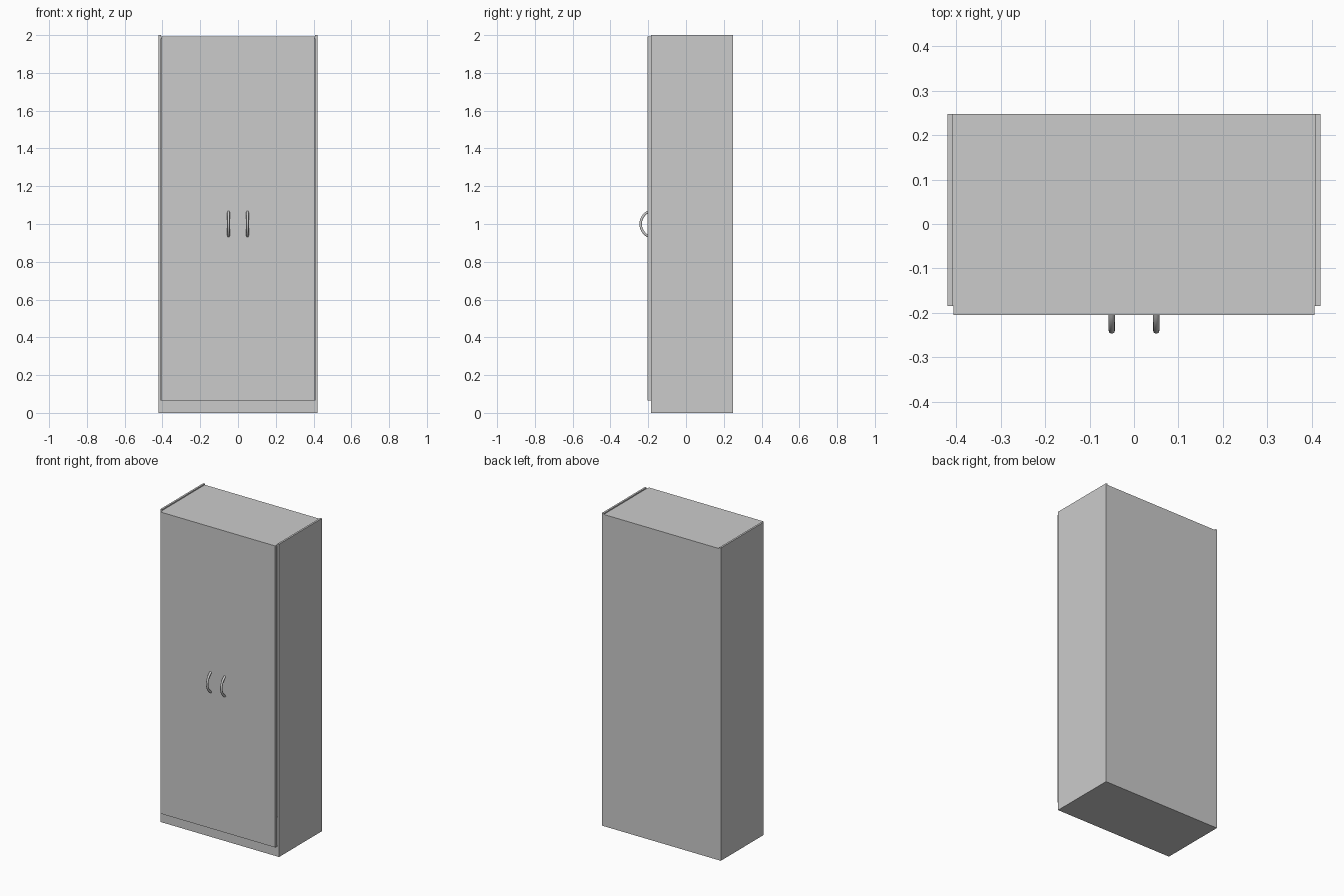
import bpy
import math

cube = bpy.data.objects.get("Cube")
if cube:
    bpy.data.objects.remove(cube, do_unlink=True)

grey = bpy.data.materials.new("plain grey")
grey.use_nodes = True
colour = (0.6, 0.6, 0.6, 1)
grey.diffuse_color = colour
grey.node_tree.nodes["Principled BSDF"].inputs["Base Color"].default_value = colour

WIDTH, HEIGHT = 0.42, 2.0        # half width, full height
INNER = 0.408                    # inside face of the side panels
FRONT, BACK = -0.185, 0.248      # carcass depth
DOOR_FRONT = -0.205
KICK, TOP = 0.065, 1.993         # kick board height, top panel height


def box(name, x, y, z):
    """Box between the given (low, high) ranges."""
    bpy.ops.mesh.primitive_cube_add(size=1)
    ob = bpy.context.object
    ob.name = name
    ob.location = [sum(r) / 2 for r in (x, y, z)]
    ob.scale = [r[1] - r[0] for r in (x, y, z)]
    bpy.ops.object.transform_apply(location=True, rotation=False, scale=True)
    ob.data.materials.append(grey)
    return ob


def handle(name, x):
    """Round bar bent into an arc, its ends set into the door."""
    radius, centre_y, sweep, steps = 0.072, -0.168, math.radians(65), 20
    curve = bpy.data.curves.new(name, "CURVE")
    curve.dimensions = "3D"
    curve.bevel_depth = 0.007
    curve.bevel_resolution = 3
    curve.use_fill_caps = True
    spline = curve.splines.new("POLY")
    spline.points.add(steps)
    for i, point in enumerate(spline.points):
        a = sweep * (2 * i / steps - 1)
        point.co = (x, centre_y - radius * math.cos(a), 1 + radius * math.sin(a), 1)
    ob = bpy.data.objects.new(name, curve)
    bpy.context.collection.objects.link(ob)
    bpy.ops.object.select_all(action="DESELECT")
    ob.select_set(True)
    bpy.context.view_layer.objects.active = ob
    bpy.ops.object.convert(target="MESH")
    ob = bpy.context.object
    ob.data.materials.clear()
    ob.data.materials.append(grey)
    bpy.ops.object.shade_smooth_by_angle(angle=math.radians(50))


# Side panels and handles, mirrored left and right
for side, s in (("left", 1), ("right", -1)):
    box(side + "_side_panel", sorted((s * INNER, s * WIDTH)), (FRONT, BACK), (0, HEIGHT))
    handle(side + "_handle", s * 0.05)

# Carcass between the sides
across = (-INNER, INNER)
box("top_panel", across, (FRONT, BACK), (TOP - 0.012, TOP))
box("back_panel", across, (BACK - 0.012, BACK), (0, TOP - 0.012))
box("kick_board", across, (FRONT, FRONT + 0.012), (0, KICK))
box("bottom_panel", across, (FRONT + 0.012, BACK - 0.012), (0, 0.012))

# Doors, closed edge to edge
for side, span in (("left", (0, 0.406)), ("right", (-0.406, 0))):
    box(side + "_door", span, (DOOR_FRONT, FRONT), (KICK, TOP))
